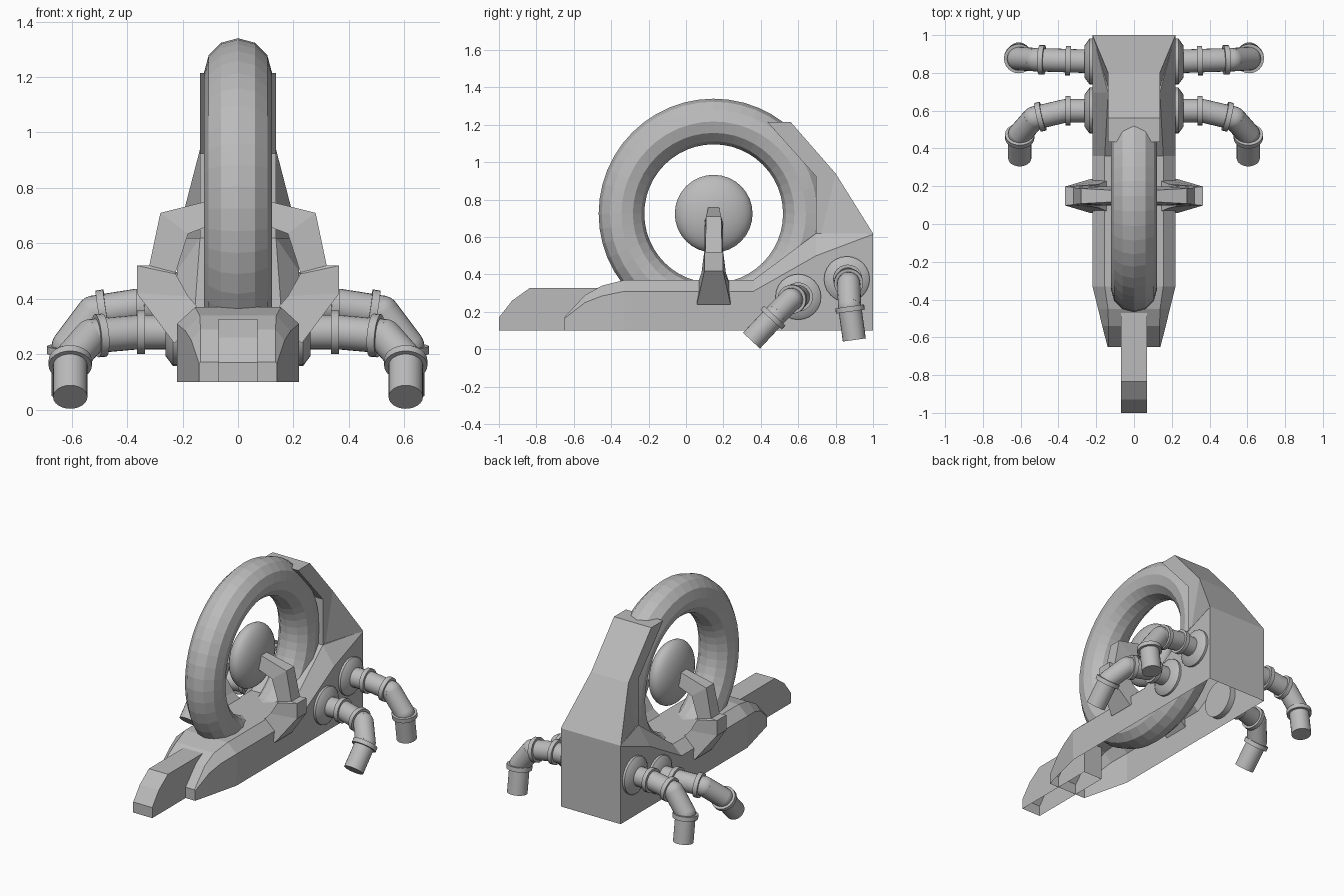
import bpy, bmesh, math
from mathutils import Vector, Matrix

if "Cube" in bpy.data.objects:
    bpy.data.objects.remove(bpy.data.objects["Cube"])

grey = bpy.data.materials.new("plain grey")
grey.diffuse_color = (0.5, 0.5, 0.5, 1)
grey.use_nodes = True
grey.node_tree.nodes["Principled BSDF"].inputs["Base Color"].default_value = grey.diffuse_color


def finish(bm, name, smooth=False):
    bmesh.ops.recalc_face_normals(bm, faces=bm.faces[:])
    me = bpy.data.meshes.new(name)
    bm.to_mesh(me)
    bm.free()
    ob = bpy.data.objects.new(name, me)
    bpy.context.collection.objects.link(ob)
    me.materials.append(grey)
    if smooth:
        bpy.ops.object.select_all(action='DESELECT')
        ob.select_set(True)
        bpy.context.view_layer.objects.active = ob
        bpy.ops.object.shade_smooth_by_angle(angle=math.radians(40))
    return ob


def loft(name, rings, closed):
    """Skin rings of points; open rings leave the underside open."""
    bm = bmesh.new()
    vs = [[bm.verts.new(p) for p in r] for r in rings]
    n = len(vs[0])
    for a, b in zip(vs, vs[1:]):
        for i in range(n if closed else n - 1):
            j = (i + 1) % n
            bm.faces.new((a[i], a[j], b[j], b[i]))
    bm.faces.new(vs[0])
    bm.faces.new(vs[-1])
    return finish(bm, name)


# Hull: y, side half-width, shoulder z, top half-width, top z (open below)
hull = [(-0.65, .14, .165, .135, .172), (-0.54, .168, .25, .135, .29),
        (-0.45, .19, .285, .138, .34), (-0.33, .22, .31, .155, .37),
        (0.36, .22, .31, .155, .37), (0.695, .22, .5, .137, .62),
        (1.0, .22, .615, .218, .62)]
loft("hull", [[(-w, y, .1), (-w, y, s), (-t, y, z), (t, y, z), (w, y, s), (w, y, .1)]
              for y, w, s, t, z in hull], False)

# Nose tongue
loft("nose_tongue", [[(-.07, y, .1), (-.07, y, z), (.07, y, z), (.07, y, .1)]
                     for y, z in [(-1, .17), (-.93, .26), (-.835, .328), (-.4, .328)]], False)

# Rear fin: side outline with half-widths, flaring at the lower back
fin = [(.435, 1.215, .137), (.56, 1.215, .137), (.80, .94, .137),
       (1.0, .62, .22), (.695, .5, .137), (.695, .925, .137)]
bm = bmesh.new()
sides = [[bm.verts.new((s * w, y, z)) for y, z, w in fin] for s in (-1, 1)]
for v in sides:
    for idx in [(0, 1, 2, 5), (5, 2, 4), (2, 3, 4)]:
        bm.faces.new([v[i] for i in idx])
for i in range(6):
    j = (i + 1) % 6
    bm.faces.new((sides[0][i], sides[0][j], sides[1][j], sides[1][i]))
finish(bm, "rear_fin")

# Big wheel ring
bpy.ops.mesh.primitive_torus_add(major_radius=.493, minor_radius=.122, major_segments=48,
                                 minor_segments=12, location=(0, .148, .725),
                                 rotation=(0, math.pi / 2, 0))
ring = bpy.context.object
ring.name = "wheel_ring"
ring.data.materials.append(grey)

# Flattened hub
bm = bmesh.new()
bmesh.ops.create_uvsphere(bm, u_segments=32, v_segments=16, radius=.208,
                          matrix=Matrix.Translation((0, .148, .725)) @ Matrix.Diagonal((.43, 1, 1, 1)))
finish(bm, "hub", True)

# Hub arms: outer x,z / inner x,z / half-depths outer and inner
arm = [(.06, .765, .06, .68, .028, .05), (.28, .71, .18, .635, .04, .05),
       (.32, .52, .225, .495, .045, .05), (.365, .52, .225, .49, .05, .055),
       (.365, .42, .18, .41, .05, .065), (.23, .24, .12, .34, .09, .09)]
for s, side in ((-1, "left"), (1, "right")):
    loft("hub_arm_" + side,
         [[(s * xo, .148 - do, zo), (s * xo, .148 + do, zo),
           (s * xi, .148 + di, zi), (s * xi, .148 - di, zi)]
          for xo, zo, xi, zi, do, di in arm], True)


def rod(bm, a, b, r1, r2=None):
    d = b - a
    m = Matrix.Translation((a + b) / 2) @ d.to_track_quat('Z', 'Y').to_matrix().to_4x4()
    bmesh.ops.create_cone(bm, cap_ends=True, segments=24, radius1=r1,
                          radius2=r1 if r2 is None else r2, depth=d.length, matrix=m)


# Legs: flange disc, pipe sections, ball joints and collars
legs = {"front": [(.21, .60, .28), (.36, .60, .28), (.53, .56, .265), (.605, .475, .18), (.605, .35, .046)],
        "rear": [(.21, .86, .375), (.36, .865, .375), (.52, .87, .35), (.61, .875, .23), (.61, .90, .05)]}
for place, path in legs.items():
    for s, side in ((-1, "left"), (1, "right")):
        p = [Vector((s * x, y, z)) for x, y, z in path]
        bm = bmesh.new()
        out = Vector((s, 0, 0))
        rod(bm, p[0] - out * .03, p[0] + out * .025, .122)
        rod(bm, p[0] + out * .025, p[0] + out * .052, .122, .085)
        for a, b in zip(p, p[1:]):
            rod(bm, a, b, .062)
        for k in (1, 2, 3):
            bmesh.ops.create_uvsphere(bm, u_segments=24, v_segments=12, radius=.062,
                                      matrix=Matrix.Translation(p[k]))
        # collars just before the elbow and after the knee
        for a, b, t in ((p[0], p[1], .93), (p[1], p[2], .8), (p[3], p[4], .08)):
            c, d = a.lerp(b, t), (b - a).normalized() * .014
            rod(bm, c - d, c + d, .078)
        finish(bm, place + "_leg_" + side, True)
